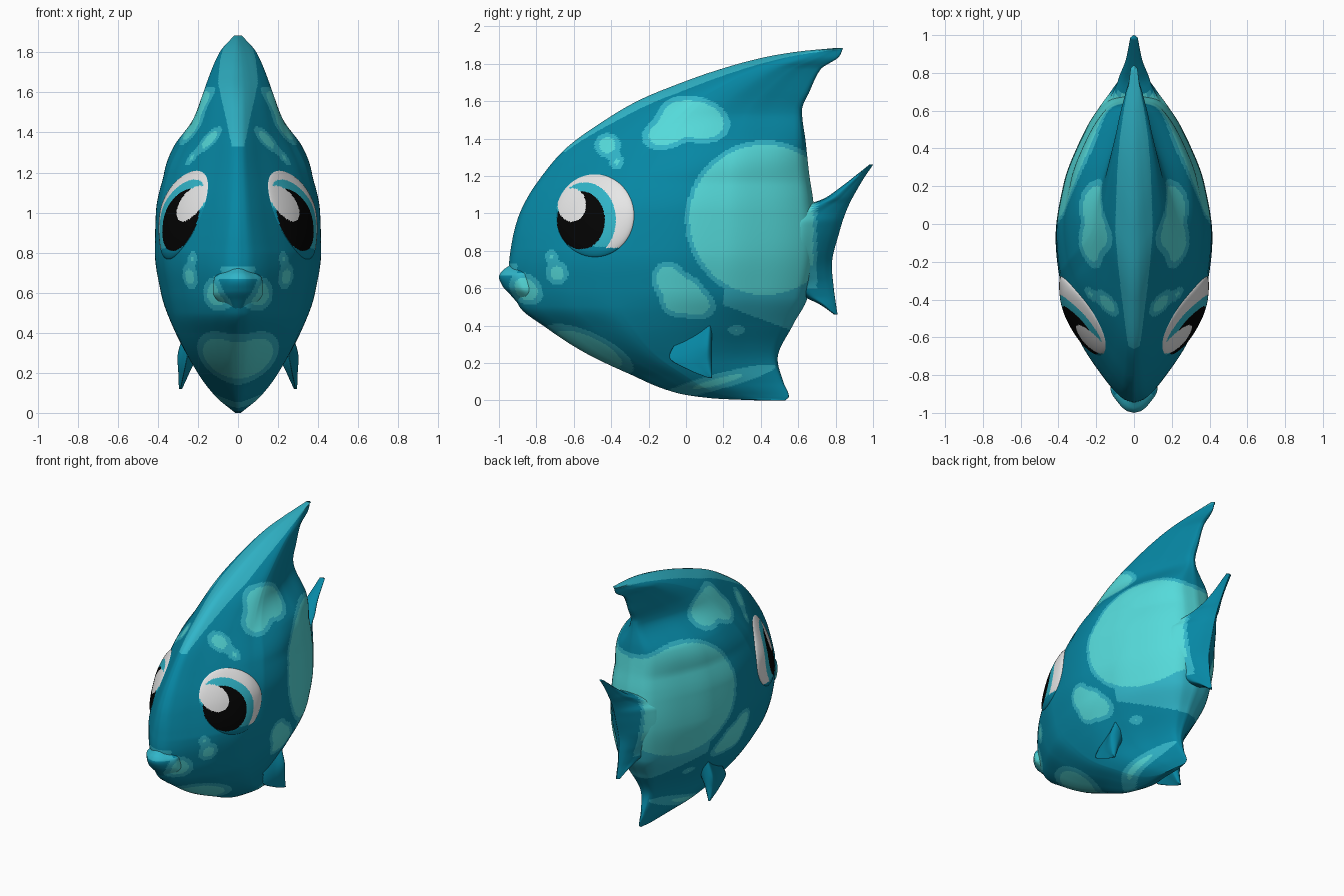
import bpy, bmesh, math

if "Cube" in bpy.data.objects:
    bpy.data.objects.remove(bpy.data.objects["Cube"])


def material(name, rgb):
    m = bpy.data.materials.new(name)
    m.use_nodes = True
    m.diffuse_color = (*rgb, 1)
    m.node_tree.nodes["Principled BSDF"].inputs["Base Color"].default_value = (*rgb, 1)
    return m


MATS = [material("deep teal", (0.002, 0.245, 0.375)),
        material("mid teal", (0.03, 0.46, 0.58)),
        material("pale aqua", (0.09, 0.70, 0.70)),
        material("eye white", (0.88, 0.88, 0.88)),
        material("pupil black", (0.001, 0.001, 0.001))]
DEEP, MID, PALE, WHITE, BLACK = range(5)


def curve(*pts):
    """Smooth monotone interpolation through (input, output) pairs."""
    xs, ys = zip(*pts)
    d = [(ys[i + 1] - ys[i]) / (xs[i + 1] - xs[i]) for i in range(len(xs) - 1)]
    m = [d[0]] + [2 * a * b / (a + b) if a * b > 0 else 0 for a, b in zip(d, d[1:])] + [d[-1]]

    def f(x):
        x = min(max(x, xs[0]), xs[-1])
        i = 0
        while i < len(d) - 1 and x > xs[i + 1]:
            i += 1
        h = xs[i + 1] - xs[i]
        t = (x - xs[i]) / h
        return (ys[i] + h * m[i] * t * (1 - t) ** 2 - h * m[i + 1] * t * t * (1 - t)
                + (ys[i + 1] - ys[i]) * t * t * (3 - 2 * t))
    return f


def finish(name, verts, faces, rule):
    me = bpy.data.meshes.new(name)
    me.from_pydata(verts, [], faces)
    bm = bmesh.new()
    bm.from_mesh(me)
    bmesh.ops.recalc_face_normals(bm, faces=bm.faces)
    bm.to_mesh(me)
    bm.free()
    for m in MATS:
        me.materials.append(m)
    for p in me.polygons:
        p.use_smooth = True
        p.material_index = rule(*p.center)
    ob = bpy.data.objects.new(name, me)
    bpy.context.collection.objects.link(ob)
    return ob


def ease(i, n):
    """Even steps, tightened towards both ends."""
    return .5 * i / n + .25 * (1 - math.cos(math.pi * i / n))


def loft(name, z0, z1, rows, cols, front, back, half, rule, shift=lambda z: 0):
    """Stack of closed horizontal sections between a front and a back edge."""
    verts, faces, n = [], [], 2 * cols
    for i in range(rows + 1):
        z = z0 + (z1 - z0) * ease(i, rows)
        f, b = front(z), back(z)
        for k in range(n):
            t, side = (ease(k, cols), 1) if k <= cols else (ease(n - k, cols), -1)
            verts.append((shift(z) + side * half(t, z), f + (b - f) * t, z))
    for i in range(rows):
        for k in range(n):
            a, b = i * n + k, i * n + (k + 1) % n
            faces.append((a, b, b + n, a + n))
    faces += [tuple(range(n)), tuple(range(rows * n, rows * n + n))]
    return finish(name, verts, faces, rule)


# Body with dorsal and belly fin: edges, widths and section shape
TOP = 1.885
nose = curve((0, .38), (.01, .15), (.04, -.05), (.14, -.3), (.26, -.55), (.39, -.75), (.5, -.89),
             (.6, -.93), (.72, -.946), (.85, -.93), (.97, -.9), (1.08, -.85),
             (1.2, -.77), (1.34, -.65), (1.52, -.4), (1.61, -.24), (1.7, -.02), (1.76, .15),
             (1.83, .4), (1.865, .6), (TOP, .81))
rear = curve((0, .53), (.02, .55), (.1, .52), (.22, .49), (.4, .57), (.55, .65), (.85, .7),
             (1.07, .68), (1.2, .66), (1.38, .64), (1.55, .62), (1.65, .66), (1.77, .72),
             (1.84, .82), (TOP, .84))
width = curve((0, .015), (.08, .12), (.2, .22), (.4, .33), (.6, .385), (.8, .415), (1, .41),
              (1.2, .365), (1.4, .267), (1.6, .19), (1.8, .1), (TOP, .02))
section = curve((0, 0), (.01, .12), (.03, .22), (.08, .39), (.2, .7), (.33, .9), (.53, 1),
                (.7, .9), (.83, .71), (.95, .44), (.985, .28), (1, 0))
thinning = curve((0, .8), (.3, .4), (.6, 0), (1.15, 0), (1.34, -.2), (1.54, .55), (TOP, .6))
pinch = curve((.8, 0), (1.05, .25), (1.25, .34), (1.45, .22), (1.65, 0))


def body_half(t, z):
    return (width(z) * section(t) * (1 - thinning(z) * max(0, t - .35) / .65)
            * (1 - pinch(z) * max(0, 1 - t / .4)))


def body_x(y, z):
    return body_half((y - nose(z)) / (rear(z) - nose(z)), z)


def inside(y, z, cy, cz, ry, rz, tilt=0):
    """Signed distance estimate to a tilted ellipse, negative inside."""
    c, s = math.cos(math.radians(tilt)), math.sin(math.radians(tilt))
    dy, dz = y - cy, z - cz
    return (math.hypot((dy * c + dz * s) / ry, (dz * c - dy * s) / rz) - 1) * min(ry, rz)


# Pale spots: centre y, centre z, radii, tilt; neighbours melt together
SPOTS = [(.42, .965, .425, .425), (.06, 1.5, .18, .12, -15), (-.1, 1.435, .14, .09, 20),
         (-.03, 1.51, .125, .105), (-.09, .64, .09, .105, 20), (.04, .52, .12, .085, -15),
         (-.05, .54, .09, .09), (0, .585, .1, .085, -35), (-.42, 1.365, .07, .065),
         (-.37, 1.275, .038, .038), (-.69, .68, .06, .062), (-.72, .77, .032, .035),
         (.27, .375, .045, .026), (-.855, .595, .1, .076, -42), (-.52, .27, .26, .092, -25),
         (.17, .1, .32, .042, 15)]


def body_colour(x, y, z):
    near = [inside(y, z, *s) for s in SPOTS]
    d = -.015 * math.log(sum(math.exp(-v / .015) for v in near if v < .2) or 1e-9)
    if d < -.024:
        return PALE
    flank = y > .2 and .51 - .38 * (y - .2) < z < .75
    ridge = z > 1.33 and abs(x) < min(.11, .03 + (z - 1.33) * .22) and y < nose(z) + .12
    lip = y < -.9 and .67 < z < .73
    return MID if d < 0 or flank or ridge or lip else DEEP


loft("body", 0, TOP, 250, 170, nose, rear, body_half, body_colour)

# Lips
lip_front = curve((.52, -.9), (.56, -.935), (.61, -.98), (.66, -1), (.69, -.985), (.72, -.946))
lip_width = curve((.52, .06), (.6, .125), (.67, .12), (.72, .06))
lip_section = curve((0, 0), (.04, .3), (.2, .65), (.5, 1), (1, .85))
loft("lips", .52, .72, 36, 30, lip_front, lambda z: -.76,
     lambda t, z: lip_width(z) * lip_section(t), body_colour)

# Tail fin
tail_front = curve((.46, .79), (.51, .72), (.56, .62), (.65, .5), (.98, .5), (1.05, .66),
                   (1.08, .74), (1.12, .8), (1.26, .98))
tail_back = curve((.46, .81), (.6, .79), (.72, .78), (.9, .82), (1.02, .86), (1.17, .94), (1.26, 1))
tail_width = curve((.46, .015), (.55, .06), (.68, .15), (.8, .2), (.95, .19), (1.06, .09),
                   (1.15, .045), (1.26, .02))
tail_section = curve((0, 0), (.08, .75), (.25, 1), (.6, .65), (.85, .3), (1, 0))
loft("tail_fin", .46, 1.26, 80, 36, tail_front, tail_back,
     lambda t, z: tail_width(z) * tail_section(t),
     lambda x, y, z: PALE if y < .68 and z > .72 else MID if y < .7 and z > .6 else DEEP)

# Side fins, swelling out of the flank towards their trailing edge
fin_front = curve((.12, .12), (.16, .02), (.23, -.09), (.3, -.06), (.4, .02))
fin_width = curve((.12, .008), (.2, .028), (.3, .05), (.4, .04))
fin_section = curve((0, 0), (.5, .5), (.9, 1), (1, 0))
fin_out = curve((.12, .287), (.25, .26), (.4, .23))
for label, side in (("left", 1), ("right", -1)):
    loft(label + "_side_fin", .12, .4, 24, 16, fin_front, lambda z: .14,
         lambda t, z: fin_width(z) * fin_section(t), lambda x, y, z: DEEP,
         lambda z, s=side: s * fin_out(z))


# Eyes: shallow domes that follow the head
def eye_colour(x, y, z):
    if inside(y, z, -.61, 1.045, .075, .09) < 0:
        return WHITE
    if inside(y, z, -.562, .963, .128, .155) < 0:
        return BLACK
    if inside(y, z, -.54, .965, .165, .2) < 0 or z < .815:
        return MID if z > .82 and y > -.62 + (.95 - z) else DEEP
    return WHITE


def eye(name, side, rings=56, spokes=150):
    verts, faces = [], []
    for i in range(rings + 1):
        r = max(i / rings, .001)
        for k in range(spokes):
            a = math.tau * k / spokes
            y, z = -.487 + .212 * r * math.cos(a), .988 + .224 * r * math.sin(a)
            lift = .042 * math.sqrt(1 - r * r) - .006
            verts.append((side * (body_x(y, z) + lift), y, z))
    for i in range(rings):
        for k in range(spokes):
            a, b = i * spokes + k, i * spokes + (k + 1) % spokes
            faces.append((a, b, b + spokes, a + spokes))
    faces.append(tuple(range(spokes)))
    ob = finish(name, verts, faces, eye_colour)
    # Make the open dome face outwards
    if ob.data.polygons[0].normal.x * side < 0:
        ob.data.flip_normals()


eye("left_eye", 1)
eye("right_eye", -1)
